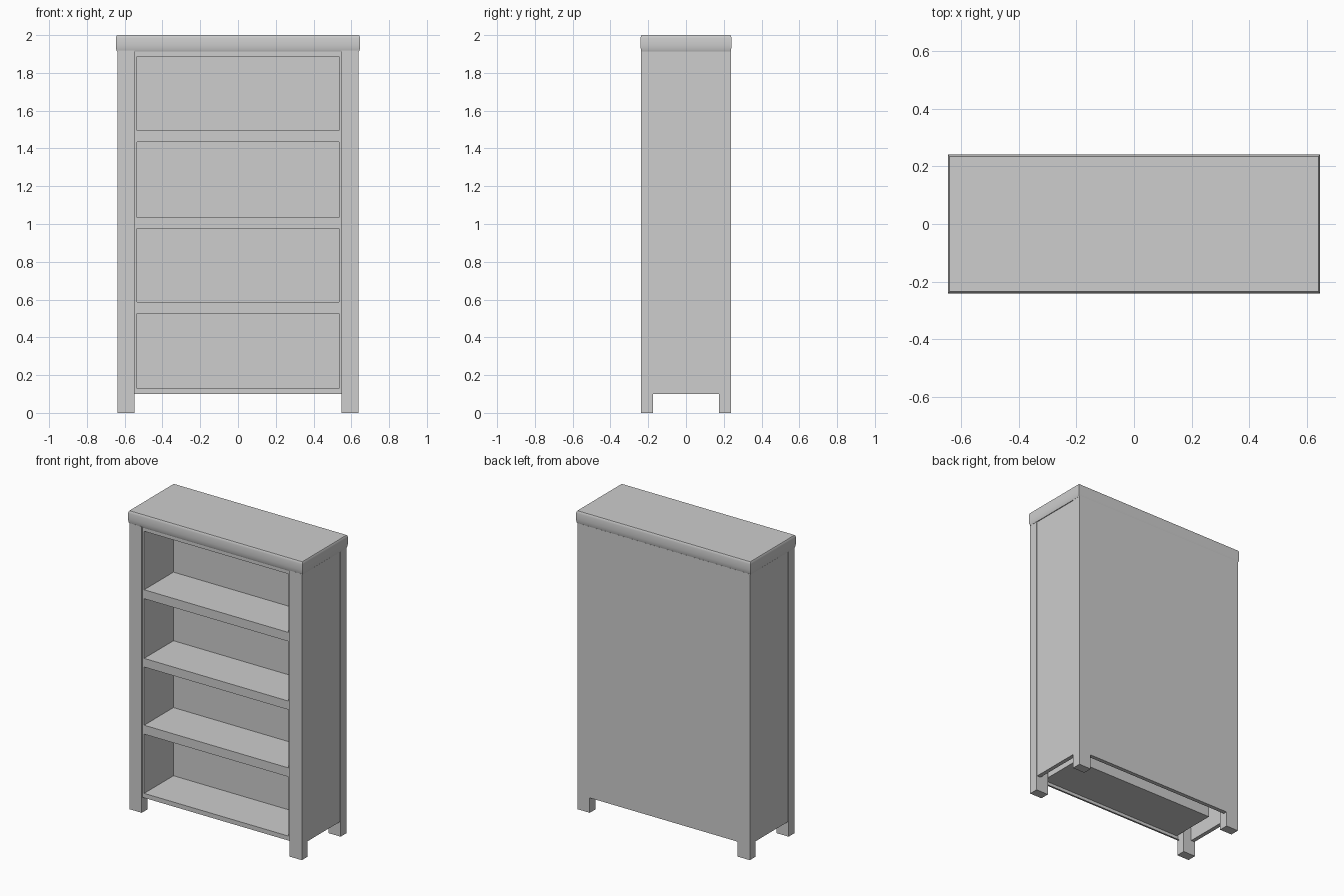
import bpy
import bmesh
import math
from mathutils import Vector

if "Cube" in bpy.data.objects:
    bpy.data.objects.remove(bpy.data.objects["Cube"], do_unlink=True)

COLOUR = (0.61, 0.61, 0.61, 1)
grey = bpy.data.materials.new("plain grey")
grey.use_nodes = True
grey.diffuse_color = COLOUR
grey.node_tree.nodes["Principled BSDF"].inputs["Base Color"].default_value = COLOUR


def add_object(name, bm):
    bmesh.ops.recalc_face_normals(bm, faces=bm.faces)
    mesh = bpy.data.meshes.new(name)
    bm.to_mesh(mesh)
    bm.free()
    mesh.materials.append(grey)
    obj = bpy.data.objects.new(name, mesh)
    bpy.context.collection.objects.link(obj)
    return obj


def box(name, low, high):
    low, high = Vector(low), Vector(high)
    bm = bmesh.new()
    bmesh.ops.create_cube(bm, size=1)
    bmesh.ops.scale(bm, vec=high - low, verts=bm.verts)
    bmesh.ops.translate(bm, vec=(low + high) / 2, verts=bm.verts)
    return add_object(name, bm)


HALF_INNER = 0.548   # inner faces of the legs
HALF_OPEN = 0.536    # half width of the openings
HALF_LEG = 0.639     # outer faces of the legs
BASE, UNDER_TOP = 0.10, 1.918
FRONT = -0.228
OPENINGS = [(0.13, 0.527), (0.587, 0.977), (1.035, 1.435), (1.495, 1.887)]

# Corner legs and side panels almost flush with them
for side, sign in (("left", 1), ("right", -1)):
    x0, x1 = sorted((sign * HALF_INNER, sign * HALF_LEG))
    box(f"front_leg_{side}", (x0, -0.237, 0), (x1, -0.175, UNDER_TOP))
    box(f"back_leg_{side}", (x0, 0.175, 0), (x1, 0.237, UNDER_TOP))
    x0, x1 = sorted((sign * 0.608, sign * 0.635))
    box(f"side_panel_{side}", (x0, -0.176, BASE), (x1, 0.176, UNDER_TOP))

# Back panel flush with the back legs
box("back_panel", (-HALF_INNER, 0.21, BASE), (HALF_INNER, 0.237, UNDER_TOP))

# Front frame as a grid of cells, with the compartments pushed back as thin trays
bm = bmesh.new()
columns = (-HALF_INNER, -HALF_OPEN, HALF_OPEN, HALF_INNER)
rows = [BASE] + [z for pair in OPENINGS for z in pair] + [UNDER_TOP]
grid = [[bm.verts.new((x, FRONT, z)) for x in columns] for z in rows]
fronts = []
for r in range(len(rows) - 1):
    for c in range(len(columns) - 1):
        face = bm.faces.new((grid[r][c], grid[r][c + 1],
                             grid[r + 1][c + 1], grid[r + 1][c]))
        if c == 1 and r % 2 == 1:
            fronts.append(face)
rim = [e for e in bm.edges if e.is_boundary]
for f in bmesh.ops.extrude_discrete_faces(bm, faces=fronts)["faces"]:
    bmesh.ops.translate(bm, vec=(0, 0.31, 0), verts=f.verts)

# Short return around the frame
rim_geom = bmesh.ops.extrude_edge_only(bm, edges=rim)["geom"]
bmesh.ops.translate(bm, vec=(0, 0.012, 0),
                    verts=[v for v in rim_geom if isinstance(v, bmesh.types.BMVert)])
add_object("shelf_case", bm)

# Top slab with softly rounded upper and lower edges
profile = [(0.007, 1.912), (0.002, 1.924), (0, 1.945), (0, 1.985), (0.003, 1.995), (0.006, 2.0)]
bm = bmesh.new()
rings = []
for inset, z in profile:
    hx, hy = 0.647 - inset, 0.241 - inset
    rings.append([bm.verts.new((sx * hx, sy * hy, z))
                  for sx, sy in ((-1, -1), (1, -1), (1, 1), (-1, 1))])
for lower, upper in zip(rings, rings[1:]):
    for i in range(4):
        j = (i + 1) % 4
        bm.faces.new((lower[i], lower[j], upper[j], upper[i]))
bm.faces.new(rings[0][::-1])
bm.faces.new(rings[-1])
top = add_object("top_slab", bm)

bpy.ops.object.select_all(action="DESELECT")
top.select_set(True)
bpy.context.view_layer.objects.active = top
bpy.ops.object.shade_smooth_by_angle(angle=math.radians(30))
